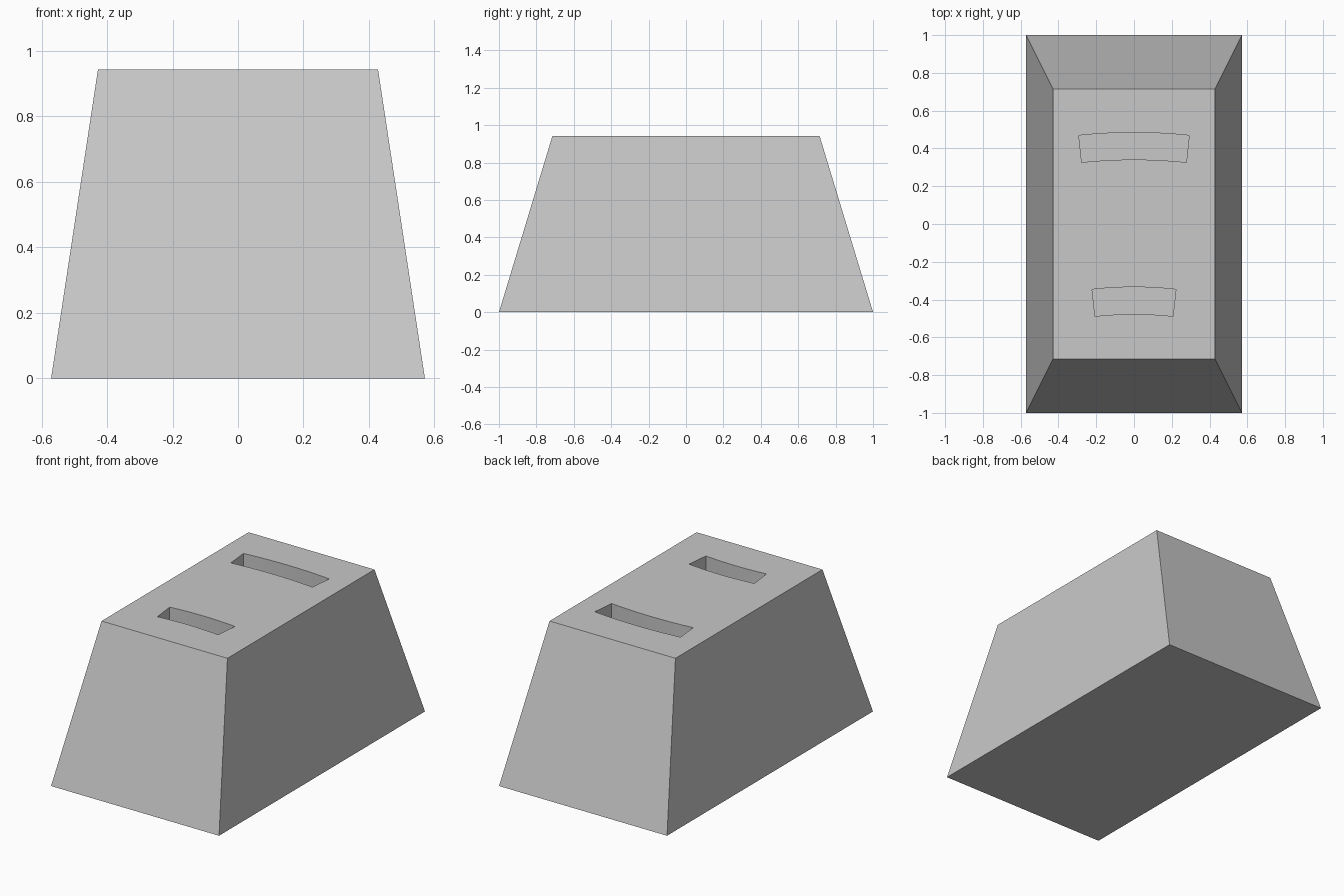
import bpy, bmesh, math

if "Cube" in bpy.data.objects:
    bpy.data.objects.remove(bpy.data.objects["Cube"], do_unlink=True)

HEIGHT = 0.943
SLOT_DEPTH = 0.3
ARC_CENTRE_Y = -2.33   # both slots share one arc centre
ARC_STEPS = 16

grey = bpy.data.materials.new("plain_grey")
grey.use_nodes = True
grey.diffuse_color = (0.58, 0.58, 0.58, 1)
grey.node_tree.nodes["Principled BSDF"].inputs["Base Color"].default_value = grey.diffuse_color


def make_loft(name, lower, upper, z0, z1):
    """Solid between two outlines with equal point counts."""
    bm = bmesh.new()
    bottom = [bm.verts.new((x, y, z0)) for x, y in lower]
    top = [bm.verts.new((x, y, z1)) for x, y in upper]
    bm.faces.new(bottom[::-1])
    bm.faces.new(top)
    n = len(bottom)
    for i in range(n):
        j = (i + 1) % n
        bm.faces.new((bottom[i], bottom[j], top[j], top[i]))
    bmesh.ops.recalc_face_normals(bm, faces=bm.faces)
    mesh = bpy.data.meshes.new(name)
    bm.to_mesh(mesh)
    bm.free()
    mesh.materials.append(grey)
    obj = bpy.data.objects.new(name, mesh)
    bpy.context.collection.objects.link(obj)
    return obj


def rectangle(hx, hy):
    return [(-hx, -hy), (hx, -hy), (hx, hy), (-hx, hy)]


def arc_band(inner_y, outer_y, half_width):
    """Outline of a curved slot with radial ends."""
    inner, outer = inner_y - ARC_CENTRE_Y, outer_y - ARC_CENTRE_Y
    half_angle = math.asin(half_width / outer)
    angles = [half_angle * (2 * i / ARC_STEPS - 1) for i in range(ARC_STEPS + 1)]

    def arc(radius, sweep):
        return [(radius * math.sin(a), ARC_CENTRE_Y + radius * math.cos(a)) for a in sweep]
    return arc(inner, angles) + arc(outer, angles[::-1])


# Tapered block
block = make_loft("tapered_block", rectangle(0.571, 1.0), rectangle(0.428, 0.714), 0, HEIGHT)

# Two curved slots sunk into the top
slots = {"front_slot": (-0.477, -0.334, 0.222), "back_slot": (0.341, 0.484, 0.292)}
for name, (inner_y, outer_y, half_width) in slots.items():
    outline = arc_band(inner_y, outer_y, half_width)
    cutter = make_loft(name + "_cutter", outline, outline, HEIGHT - SLOT_DEPTH, HEIGHT + 0.1)
    cutter.hide_render = True
    cut = block.modifiers.new(name, 'BOOLEAN')
    cut.operation = 'DIFFERENCE'
    cut.solver = 'EXACT'
    cut.object = cutter
    bpy.context.view_layer.objects.active = block
    bpy.ops.object.modifier_apply(modifier=cut.name)
    bpy.data.objects.remove(cutter, do_unlink=True)

# Soften the slot arcs, keep the corners crisp
bpy.ops.object.select_all(action='DESELECT')
block.select_set(True)
bpy.context.view_layer.objects.active = block
bpy.ops.object.shade_smooth_by_angle(angle=math.radians(20))
